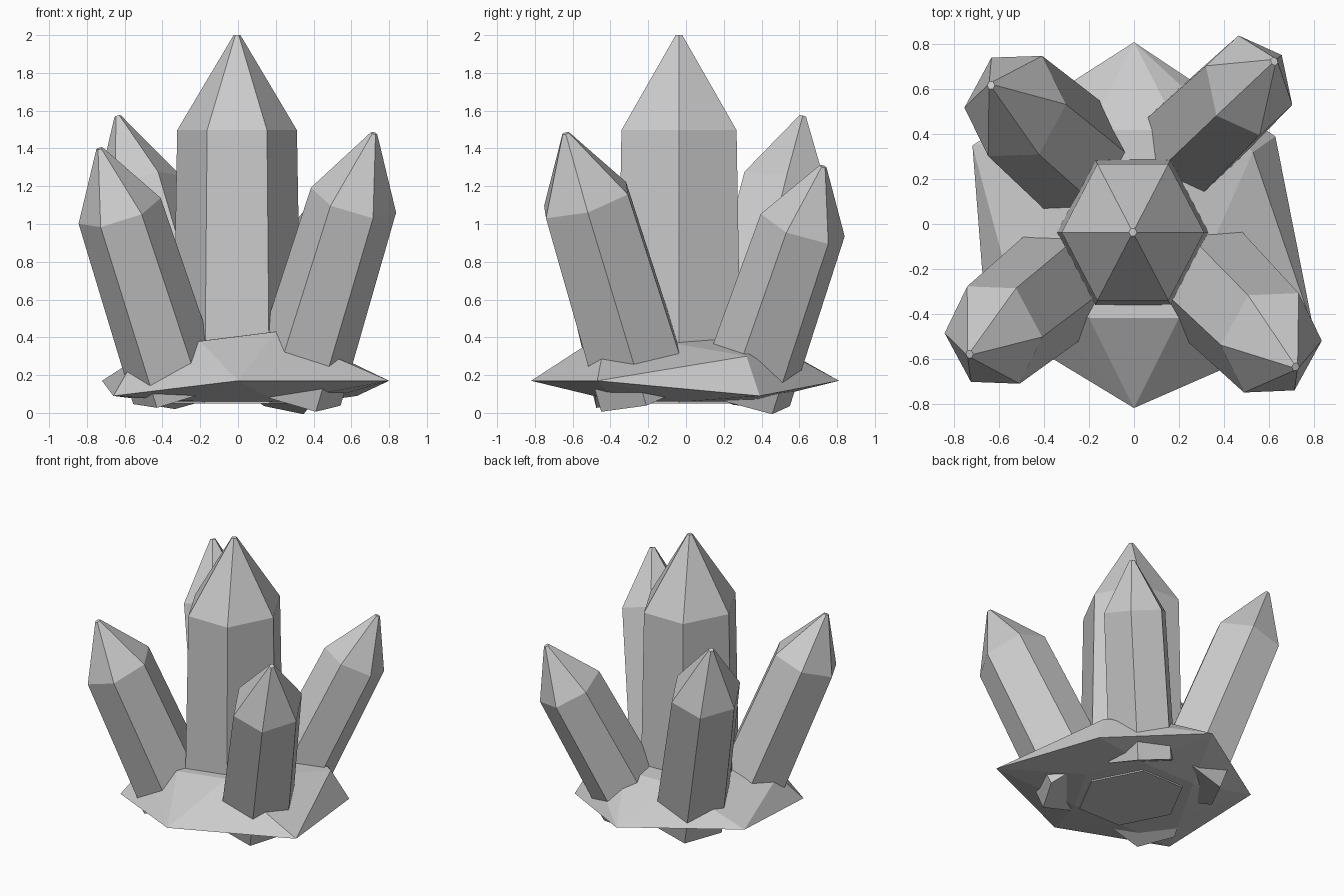
import bpy, bmesh
from math import cos, sin, radians
from mathutils import Vector

cube = bpy.data.objects.get("Cube")
if cube:
    bpy.data.objects.remove(cube, do_unlink=True)

# One grey stone colour
GREY = (0.6, 0.6, 0.6, 1)
stone = bpy.data.materials.new("grey_stone")
stone.use_nodes = True
stone.diffuse_color = GREY
stone.node_tree.nodes["Principled BSDF"].inputs["Base Color"].default_value = GREY


def finish(bm, name):
    bmesh.ops.recalc_face_normals(bm, faces=bm.faces)
    mesh = bpy.data.meshes.new(name)
    bm.to_mesh(mesh)
    bm.free()
    mesh.materials.append(stone)
    obj = bpy.data.objects.new(name, mesh)
    bpy.context.collection.objects.link(obj)
    return obj


def crystal(name, foot, tip, radius, turn=0):
    """Six-sided tapered shaft with a pointed cap, running from foot to tip."""
    foot, tip = Vector(foot), Vector(tip)
    axis = tip - foot
    tilt = Vector((0, 0, 1)).rotation_difference(axis)
    bm = bmesh.new()
    rings = []
    # (fraction along the axis, ring radius)
    for t, r in ((0, radius * 1.08), (0.742, radius), (1, 0.018)):
        ring = []
        for i in range(6):
            a = radians(60 * i + turn)
            p = Vector((r * cos(a), r * 1.11 * sin(a), t * axis.length))
            ring.append(bm.verts.new(foot + tilt @ p))
        rings.append(ring)
    bm.faces.new(rings[0])
    bm.faces.new(rings[-1])
    for low, high in zip(rings, rings[1:]):
        for i in range(6):
            j = (i + 1) % 6
            bm.faces.new((low[i], low[j], high[j], high[i]))
    return finish(bm, name)


# Crystals
crystal("centre_crystal", (-0.005, -0.037, 0.05), (-0.005, -0.037, 2.0), 0.317)
crystal("front_left_crystal", (0.30, -0.22, 0.11), (0.72, -0.637, 1.48), 0.235)
crystal("front_right_crystal", (-0.32, -0.25, 0.12), (-0.733, -0.58, 1.40), 0.228)
crystal("back_right_crystal", (-0.22, 0.26, 0.11), (-0.637, 0.618, 1.57), 0.235)
crystal("back_left_crystal", (0.19, 0.31, 0.10), (0.625, 0.725, 1.305), 0.212, -20)

# Faceted rock base: rim, upper shelf and flat underside wrapped in a hull
rim = [(0, -0.82, 0.17), (0.8, -0.47, 0.17), (0.63, 0.39, 0.09),
       (0, 0.81, 0.17), (-0.72, 0.35, 0.17), (-0.66, -0.42, 0.09)]
shelf = [(0.2, -0.42, 0.43), (0.53, 0.32, 0.3), (0.2, 0.42, 0.38),
         (-0.2, 0.42, 0.39), (-0.55, -0.28, 0.28), (-0.2, -0.42, 0.38)]
underside = [(0.42 * cos(radians(60 * i)), 0.42 * sin(radians(60 * i)), 0.06)
             for i in range(6)]
bm = bmesh.new()
for p in rim + shelf + underside:
    bm.verts.new(p)
hull = bmesh.ops.convex_hull(bm, input=bm.verts)
loose = [v for v in bm.verts if not v.link_faces]
bmesh.ops.delete(bm, geom=loose, context='VERTS')
finish(bm, "rock_base")
